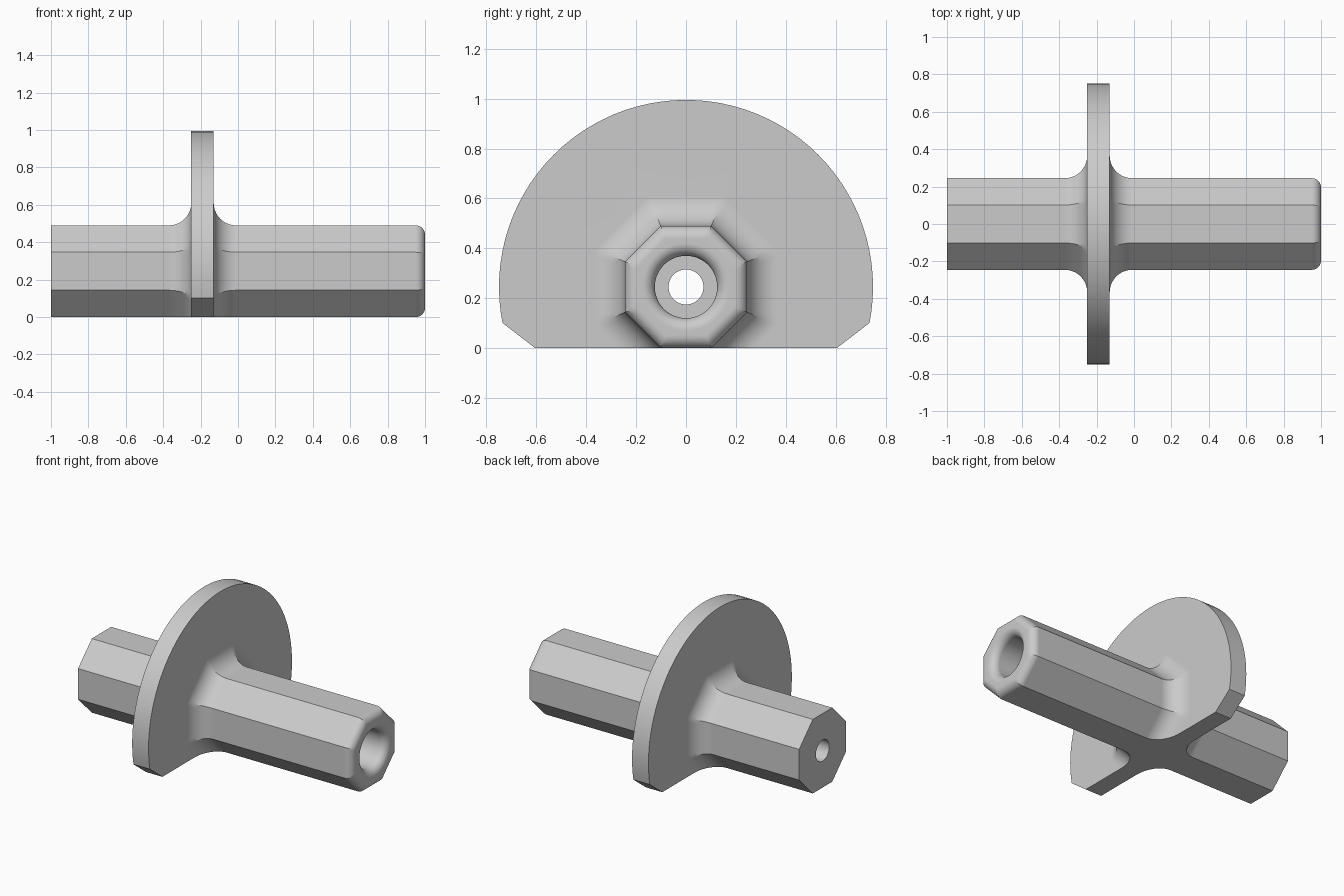
import bpy, bmesh, math
from mathutils import Vector

cube = bpy.data.objects.get("Cube")
if cube:
    bpy.data.objects.remove(cube)

SEGMENTS = 96
AXIS_Z = 0.245          # height of the shaft axis
SHAFT = 0.245           # distance from axis to each octagon flat
DISC = 0.75
FILLET = 0.12
ROUND = 0.05
DISC_LEFT, DISC_RIGHT = -0.25, -0.13

mat = bpy.data.materials.new("plain grey")
mat.use_nodes = True
grey = (0.6, 0.6, 0.6, 1)
mat.diffuse_color = grey
mat.node_tree.nodes["Principled BSDF"].inputs["Base Color"].default_value = grey


def ring(bm, x, radius, octagon):
    """One closed cross-section, round or eight-sided, at position x."""
    verts = []
    for i in range(SEGMENTS):
        a = math.tau * i / SEGMENTS
        r = radius
        if octagon:
            eighth = math.tau / 8
            r /= math.cos((a + eighth / 2) % eighth - eighth / 2)
        verts.append(bm.verts.new((x, r * math.cos(a), AXIS_Z + r * math.sin(a))))
    return verts


def arc(cx, cr, radius, start, end, steps=10):
    """Points (x, distance from axis) along a circular arc, in degrees."""
    angles = [math.radians(start + (end - start) * i / steps) for i in range(steps + 1)]
    return [(cx + radius * math.cos(a), cr + radius * math.sin(a)) for a in angles]


def trim(bm, point, normal):
    """Cut away everything beyond a plane and close the opening."""
    bmesh.ops.bisect_plane(bm, geom=bm.verts[:] + bm.edges[:] + bm.faces[:], dist=1e-5,
                           plane_co=point, plane_no=normal, clear_outer=True)
    rim = [e for e in bm.edges if e.is_boundary]
    bmesh.ops.holes_fill(bm, edges=rim, sides=0)


# Profile from the left end, over the disc, to the mouth and back through the bore
left_fillet = arc(DISC_LEFT - FILLET, SHAFT + FILLET, FILLET, -90, 0)
right_fillet = arc(DISC_RIGHT + FILLET, SHAFT + FILLET, FILLET, 180, 270)
end_round = arc(1 - ROUND, SHAFT - ROUND, ROUND, 90, 0)
mouth_round = arc(1 - ROUND, 0.125 + ROUND, ROUND, 0, -90)

sections = [(-1, 0.07, False), (-1, SHAFT, True)]
sections += [(x, r, True) for x, r in left_fillet]
sections += [(DISC_LEFT, DISC, False), (DISC_RIGHT, DISC, False)]
sections += [(x, r, True) for x, r in right_fillet + end_round]
sections += [(x, r, False) for x, r in mouth_round]
sections += [(0, 0.125, False), (0, 0.07, False)]

bm = bmesh.new()
rings = [ring(bm, *s) for s in sections]
for a, b in zip(rings, rings[1:] + rings[:1]):
    for i in range(SEGMENTS):
        j = (i + 1) % SEGMENTS
        bm.faces.new((a[i], a[j], b[j], b[i]))
bmesh.ops.recalc_face_normals(bm, faces=bm.faces[:])

# Sloped lower corners of the disc, then the flat base
for side in (-1, 1):
    trim(bm, Vector((0, side * 0.605, 0)), Vector((0, side * 0.1, -0.13)).normalized())
trim(bm, Vector((0, 0, 0)), Vector((0, 0, -1)))
bmesh.ops.recalc_face_normals(bm, faces=bm.faces[:])

mesh = bpy.data.meshes.new("flanged_shaft")
bm.to_mesh(mesh)
bm.free()
mesh.materials.append(mat)
shaft = bpy.data.objects.new("flanged_shaft", mesh)
bpy.context.collection.objects.link(shaft)

# Smooth the rounded surfaces, keep flats crisp
bpy.ops.object.select_all(action='DESELECT')
shaft.select_set(True)
bpy.context.view_layer.objects.active = shaft
bpy.ops.object.shade_smooth_by_angle(angle=math.radians(25))
weighted = shaft.modifiers.new("even_shading", 'WEIGHTED_NORMAL')
weighted.keep_sharp = True
